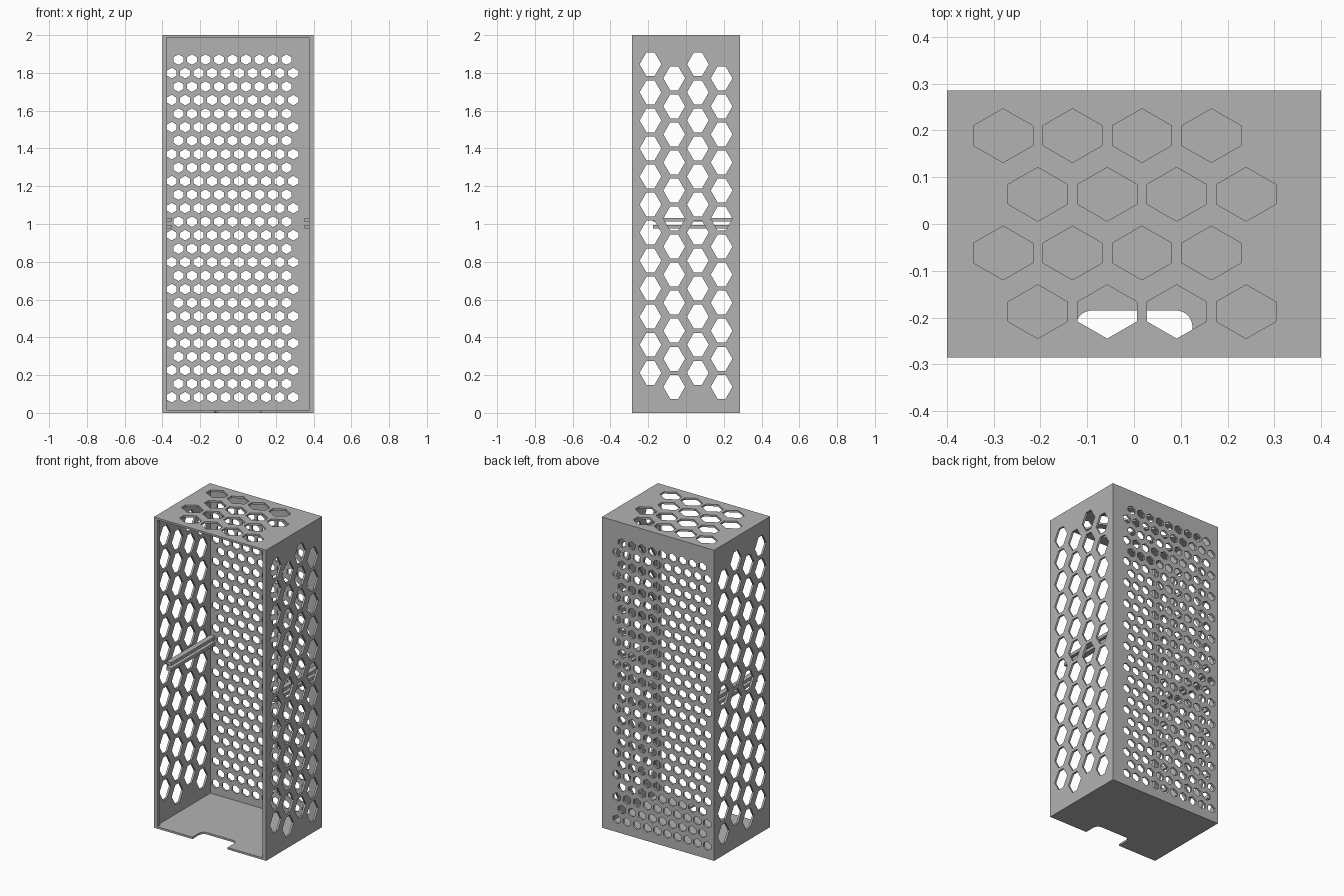
import bpy
from math import cos, sin, pi
from mathutils import Matrix, Vector

cube = bpy.data.objects.get("Cube")
if cube:
    bpy.data.objects.remove(cube, do_unlink=True)

W, D, H = 0.8, 0.57, 2.0      # outer size
T = 0.0125                    # wall thickness

grey = bpy.data.materials.new("light_grey")
grey.use_nodes = True
colour = (0.45, 0.45, 0.45, 1)
grey.diffuse_color = colour
grey.node_tree.nodes["Principled BSDF"].inputs["Base Color"].default_value = colour


def hexagon(cx, cy, half_w, half_h, half_side):
    """Pointed-top hexagon outline."""
    return [(cx, cy + half_h), (cx - half_w, cy + half_side), (cx - half_w, cy - half_side),
            (cx, cy - half_h), (cx + half_w, cy - half_side), (cx + half_w, cy + half_side)]


def rect(x0, x1, y0, y1):
    return [(x0, y0), (x1, y0), (x1, y1), (x0, y1)]


def panel(name, outline, holes, centre, u, v):
    """Flat plate with holes, spanned by axes u and v."""
    curve = bpy.data.curves.new(name, "CURVE")
    curve.dimensions = "2D"
    curve.fill_mode = "BOTH"
    curve.extrude = T / 2
    for loop in [outline] + holes:
        spline = curve.splines.new("POLY")
        spline.points.add(len(loop) - 1)
        for point, (x, y) in zip(spline.points, loop):
            point.co = (x, y, 0, 1)
        spline.use_cyclic_u = True
    helper = bpy.data.objects.new(name + "_outline", curve)
    bpy.context.collection.objects.link(helper)
    mesh = bpy.data.meshes.new_from_object(helper.evaluated_get(
        bpy.context.evaluated_depsgraph_get()))
    bpy.data.objects.remove(helper, do_unlink=True)
    u, v = Vector(u), Vector(v)
    frame = Matrix((u, v, u.cross(v))).transposed().to_4x4()
    mesh.transform(Matrix.Translation(centre) @ frame)
    mesh.materials.clear()
    mesh.materials.append(grey)
    mesh.shade_flat()
    obj = bpy.data.objects.new(name, mesh)
    bpy.context.collection.objects.link(obj)


def box(name, x0, x1, y0, y1, z0, z1):
    bpy.ops.mesh.primitive_cube_add(size=1, location=((x0 + x1) / 2, (y0 + y1) / 2, (z0 + z1) / 2))
    obj = bpy.context.object
    obj.name = name
    obj.scale = (abs(x1 - x0), y1 - y0, z1 - z0)
    bpy.ops.object.transform_apply(location=False, rotation=False, scale=True)
    obj.data.materials.append(grey)


X, Y, Z = (1, 0, 0), (0, 1, 0), (0, 0, 1)
BIG = (0.0635, 0.0575, 0.021)
SMALL = (0.0265, 0.028, 0.0125)
PITCH, ROW = 0.1485, 0.1255

# Top with staggered large holes
top_holes = [hexagon(-0.28 + PITCH * (i + (r % 2) / 2), 0.189 - ROW * r, *BIG)
             for r in range(4) for i in range(4)]
panel("top_panel", rect(-W / 2, W / 2, -D / 2, D / 2), top_holes, (0, 0, H - T / 2), X, Y)

# Floor with a rounded cable notch at the front edge
n, back, r = 0.125, -0.185, 0.035
arc = [pi / 2 * k / 8 for k in range(9)]
notch = [(-n, -D / 2)]
notch += [(-n + r - r * cos(a), back - r + r * sin(a)) for a in arc]
notch += [(n - r + r * sin(a), back - r + r * cos(a)) for a in arc]
notch += [(n, -D / 2)]
floor = [(-W / 2, -D / 2)] + notch + [(W / 2, -D / 2), (W / 2, D / 2), (-W / 2, D / 2)]
panel("floor_panel", floor, [], (0, 0, T / 2), X, Y)

# Back with a fine staggered grille
STEP = 0.0715
back_holes = [hexagon(-0.351 + STEP * (i + (j % 2) / 2), 0.083 + STEP * j, *SMALL)
              for j in range(26) for i in range(10 - j % 2)]
panel("back_panel", rect(-W / 2 + T, W / 2 - T, T, H - T), back_holes,
      (0, D / 2 - T / 2, 0), X, Z)

# Side walls, drawn with height as the first axis
side_holes = [hexagon(0.138 + PITCH * (i + (1 - c % 2) / 2), -0.188 + ROW * c, *BIG)
              for c in range(4) for i in range(12)]
for name, s in (("left", 1), ("right", -1)):
    panel(name + "_side_panel", rect(T, H - T, -D / 2, D / 2), side_holes,
          (s * (W / 2 - T / 2), 0, 0), Z, Y)
    inner = s * (W / 2 - T)
    # Front lip and the pair of shelf rails
    box(name + "_front_lip", inner, s * (W / 2 - 2 * T), -D / 2, -D / 2 + 0.025, T, H - T)
    for level, z in (("lower", 0.975), ("upper", 1.012)):
        box(f"{name}_{level}_rail", inner, s * 0.353, -0.175, D / 2 - T, z, z + 0.02)
